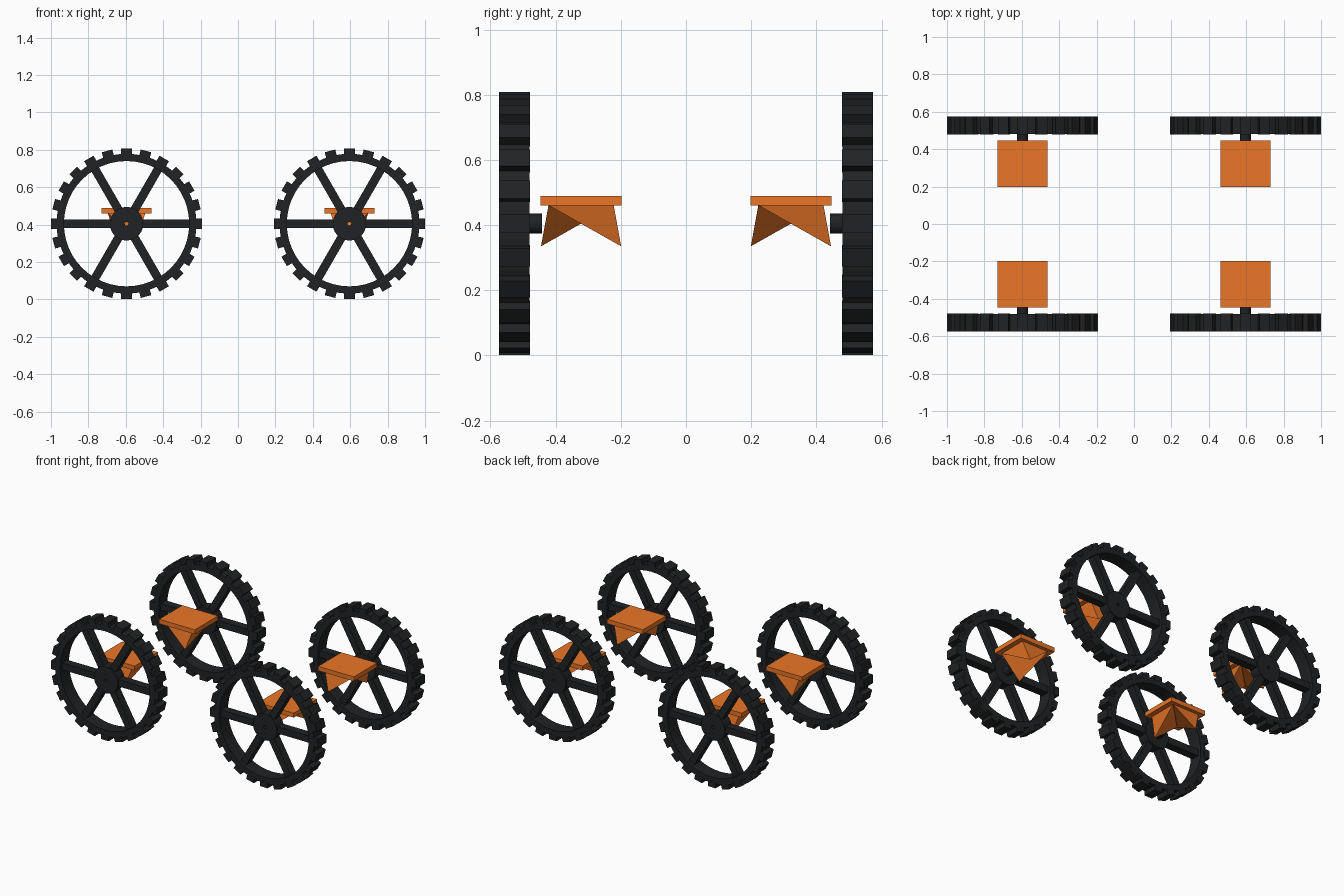
import bpy, bmesh
from math import sin, cos, pi, radians
from mathutils import Matrix, Vector

if "Cube" in bpy.data.objects:
    bpy.data.objects.remove(bpy.data.objects["Cube"])

AXLE_Z = 0.405
WHEEL_X = 0.596
WHEEL_Y = 0.527


def material(name, color):
    m = bpy.data.materials.new(name)
    m.diffuse_color = color
    m.use_nodes = True
    m.node_tree.nodes["Principled BSDF"].inputs["Base Color"].default_value = m.diffuse_color
    return m


BLACK = material("black_rubber", (0.015, 0.016, 0.017, 1))
ORANGE = material("orange_bracket", (0.83, 0.18, 0.02, 1))


def make_object(name, bm, mat, location):
    bmesh.ops.recalc_face_normals(bm, faces=bm.faces)
    mesh = bpy.data.meshes.new(name)
    bm.to_mesh(mesh)
    bm.free()
    mesh.materials.append(mat)
    ob = bpy.data.objects.new(name, mesh)
    ob.location = location
    bpy.context.collection.objects.link(ob)
    return ob


def add_box(bm, size, matrix):
    bmesh.ops.create_cube(bm, size=1, matrix=matrix @ Matrix.Diagonal((*size, 1)))


def lathe(bm, profile, n):
    # closed (radius, y) profile turned around the y axis
    rings = [[bm.verts.new((r * cos(2 * pi * i / n), y, r * sin(2 * pi * i / n)))
              for r, y in profile] for i in range(n)]
    k = len(profile)
    for i in range(n):
        a, b = rings[i], rings[(i + 1) % n]
        for j in range(k):
            bm.faces.new((a[j], a[(j + 1) % k], b[(j + 1) % k], b[j]))


def spin(angle):
    return Matrix.Rotation(angle, 4, 'Y')


def build_wheel(label, x, side):
    loc = (x, side * WHEEL_Y, AXLE_Z)

    # rim
    bm = bmesh.new()
    lathe(bm, [(0.335, -0.047), (0.374, -0.047), (0.374, 0.047), (0.335, 0.047)], 48)
    make_object("rim_" + label, bm, BLACK, loc)

    # tread lugs
    bm = bmesh.new()
    for i in range(24):
        add_box(bm, (0.04, 0.095, 0.058),
                spin(2 * pi * i / 24) @ Matrix.Translation((0.383, 0, 0)))
    make_object("tread_" + label, bm, BLACK, loc)

    # six spokes
    bm = bmesh.new()
    for i in range(6):
        add_box(bm, (0.27, 0.055, 0.046),
                spin(2 * pi * i / 6) @ Matrix.Translation((0.21, 0, 0)))
    make_object("spokes_" + label, bm, BLACK, loc)

    # hub with bore
    bm = bmesh.new()
    lathe(bm, [(0.01, -0.036), (0.09, -0.036), (0.09, 0.036), (0.01, 0.036)], 24)
    make_object("hub_" + label, bm, BLACK, loc)

    # axle stub on the inner side
    bm = bmesh.new()
    a, b = -side * 0.03, -side * 0.085
    lathe(bm, [(0.01, a), (0.03, a), (0.03, b), (0.01, b)], 16)
    make_object("axle_" + label, bm, BLACK, loc)


def build_bracket(label, x, side):
    loc = (x, side * 0.322, 0)
    s = 1 if x > 0 else -1

    # mounting plate
    bm = bmesh.new()
    add_box(bm, (0.268, 0.248, 0.03), Matrix.Translation((0, 0, 0.475)))
    make_object("mount_plate_" + label, bm, ORANGE, loc)

    # faceted wedge with two downward points at opposite corners
    bm = bmesh.new()
    co = [(-0.1, -0.1, 0.461), (0.1, -0.1, 0.461), (0.1, 0.1, 0.461), (-0.1, 0.1, 0.461),
          (-0.06, -0.123, 0.335), (0.06, 0.123, 0.335)]
    a, b, c, d, p, q = [bm.verts.new((s * cx, cy, cz)) for cx, cy, cz in co]
    for f in ((a, b, c, d), (a, b, p), (d, a, p), (b, d, p),
              (b, c, q), (c, d, q), (d, b, q)):
        bm.faces.new(f)
    make_object("mount_wedge_" + label, bm, ORANGE, loc)


# four corners
for end, x in (("left", -WHEEL_X), ("right", WHEEL_X)):
    for face, side in (("front", -1), ("back", 1)):
        build_wheel(face + "_" + end, x, side)
        build_bracket(face + "_" + end, x, side)
